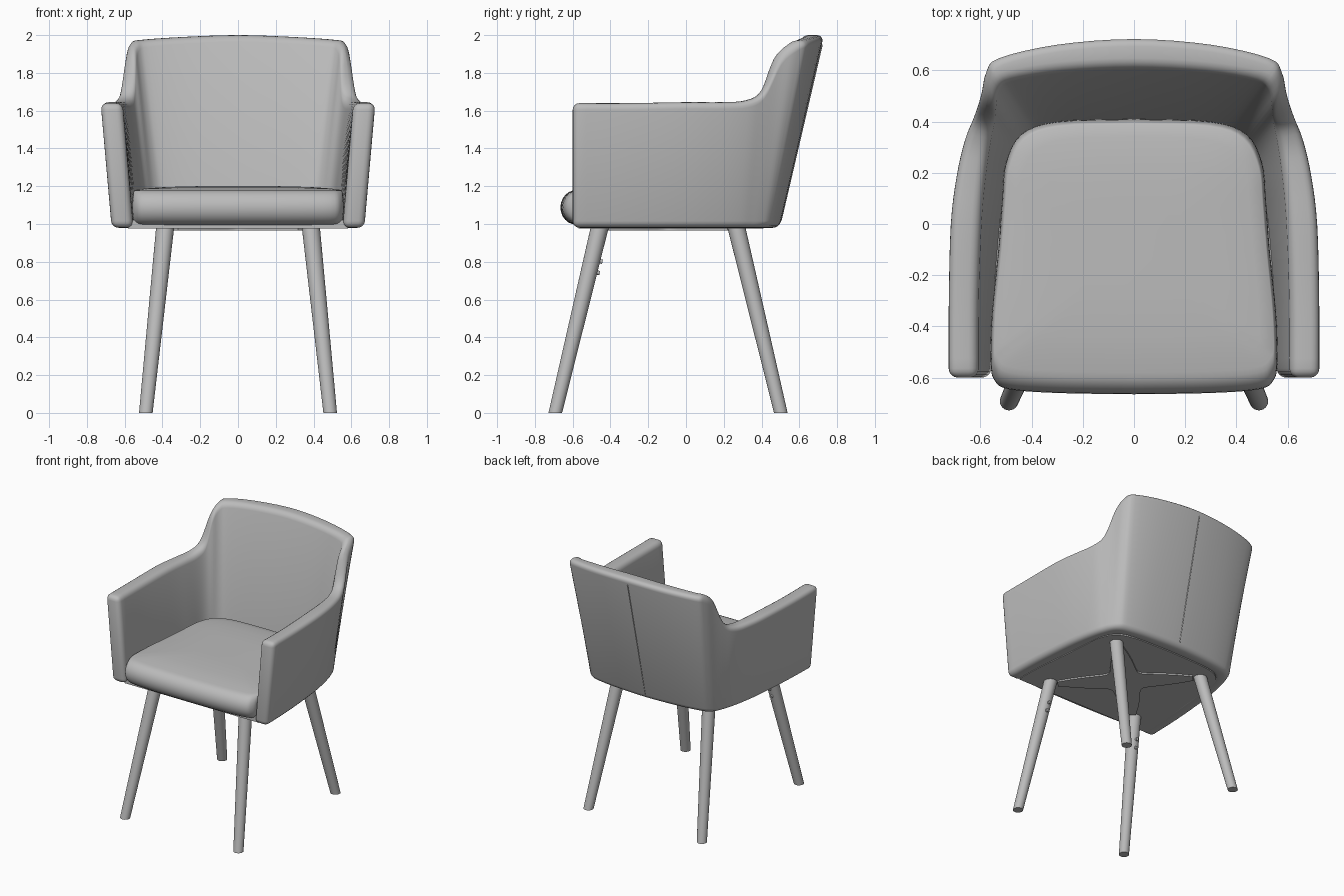
import bpy, bmesh, math
from mathutils import Vector

if "Cube" in bpy.data.objects:
    bpy.data.objects.remove(bpy.data.objects["Cube"])

grey = bpy.data.materials.new("soft grey")
grey.diffuse_color = (0.5, 0.5, 0.5, 1)
grey.use_nodes = True
grey.node_tree.nodes["Principled BSDF"].inputs["Base Color"].default_value = grey.diffuse_color


def loft(name, rings, bevel=0.0, segments=4):
    """Skin a list of closed rings, cap both ends, optionally round the edges."""
    bm = bmesh.new()
    rows = [[bm.verts.new(p) for p in ring] for ring in rings]
    n = len(rows[0])
    for a, b in zip(rows, rows[1:]):
        for i in range(n):
            j = (i + 1) % n
            bm.faces.new((a[i], a[j], b[j], b[i]))
    bm.faces.new(rows[0][::-1])
    bm.faces.new(rows[-1])
    bmesh.ops.recalc_face_normals(bm, faces=bm.faces)
    mesh = bpy.data.meshes.new(name)
    bm.to_mesh(mesh)
    bm.free()
    mesh.materials.append(grey)
    ob = bpy.data.objects.new(name, mesh)
    bpy.context.collection.objects.link(ob)
    bpy.ops.object.select_all(action='DESELECT')
    ob.select_set(True)
    bpy.context.view_layer.objects.active = ob
    if bevel:
        m = ob.modifiers.new("round", 'BEVEL')
        m.width, m.segments, m.limit_method = bevel, segments, 'ANGLE'
        m.angle_limit = math.radians(40)
        m.use_clamp_overlap = False
        bpy.ops.object.modifier_apply(modifier=m.name)
    bpy.ops.object.shade_smooth_by_angle(angle=math.radians(35))
    return ob


def spline(keys, steps):
    """Catmull-Rom through tuples of any length."""
    k = [Vector(p) for p in keys]
    k = [2 * k[0] - k[1]] + k + [2 * k[-1] - k[-2]]
    out = []
    for i in range(1, len(k) - 2):
        a, b, c, d = k[i - 1:i + 3]
        for s in range(steps):
            t = s / steps
            out.append(0.5 * (2 * b + (c - a) * t + (2 * a - 5 * b + 4 * c - d) * t * t
                              + (3 * b - a - 3 * c + d) * t ** 3))
    return out + [k[-2]]


def tube(name, p, q, rp, rq, sides=24, flat=False):
    """Tapered rod; flat=True keeps both ends horizontal."""
    p, q = Vector(p), Vector(q)
    turn = Vector((0, 0, 1)).rotation_difference(q - p)
    rings = []
    for c, r in ((p, rp), (q, rq)):
        circle = [Vector((r * math.cos(2 * math.pi * i / sides),
                          r * math.sin(2 * math.pi * i / sides), 0)) for i in range(sides)]
        rings.append([c + (v if flat else turn @ v) for v in circle])
    return loft(name, rings)


# Wrap-around shell: arm front to back centre, per station
# outer bottom xy, outer top xyz, inner top xy, inner bottom xy
half = [
    (.67, -.60, .727, -.60, 1.64, .61, -.60, .555, -.60),
    (.66, -.30, .727, -.30, 1.64, .61, -.30, .545, -.30),
    (.635, .0, .72, .0, 1.645, .60, .0, .52, .0),
    (.61, .17, .697, .19, 1.645, .585, .18, .50, .15),
    (.585, .28, .665, .33, 1.655, .567, .31, .49, .24),
    (.565, .34, .63, .42, 1.71, .553, .39, .475, .29),
    (.545, .39, .60, .51, 1.89, .545, .46, .45, .33),
    (.51, .43, .58, .60, 1.96, .53, .53, .41, .36),
    (.45, .455, .53, .655, 1.975, .48, .565, .36, .375),
    (.28, .48, .30, .708, 1.99, .28, .598, .24, .385),
    (0, .495, 0, .73, 2.0, 0, .612, 0, .39)]
mirrored = []
for s in half[-2::-1]:
    mirrored.append(tuple(-v if i in (0, 2, 5, 7) else v for i, v in enumerate(s)))
BOTTOM = 0.98
stations = spline(half + mirrored, 4)
loft("shell", [[(s[0], s[1], BOTTOM), (s[2], s[3], s[4]),
                (s[5], s[6], s[4]), (s[7], s[8], BOTTOM)] for s in stations], 0.036)

# Seat cushion: outline rolled over at the front
side = [(0, .41), (.3, .40), (.44, .35), (.50, .24), (.515, .1), (.53, -.1), (.555, -.35),
        (.56, -.54), (.545, -.61), (.49, -.645), (.3, -.66), (0, -.665)]
right = spline(side, 4)
outline = [tuple(p) for p in right] + [(-p[0], p[1]) for p in right[-2:0:-1]]


def seat_ring(inset, z):
    ring = []
    for x, y in outline:
        front = min(1, max(0, (-y - .45) / .15))
        ring.append((x * (1 - inset * .3), y + inset * (front if y < 0 else -.25), z))
    return ring


rings = []
for i in range(13):
    a = math.radians(-90 + 180 * i / 12)
    rings.append(seat_ring(.085 * (1 - math.cos(a)), 1.088 + .092 * math.sin(a)))
last = rings[-1]
for k, z in ((.9, 1.188), (.7, 1.196), (.4, 1.2)):
    rings.append([(x * k, -.1 + (y + .1) * k, z) for x, y, _ in last])
loft("seat", rings)

# Flat underside panel closing the shell
loft("underside_panel", [[(x * 1.04, max(y, -.57), z) for x, y in outline] for z in (.977, 1.02)])

# Star shaped leg bracket with concave edges
corners = [Vector((.41, .31)), Vector((-.41, .31)), Vector((-.41, -.50)), Vector((.41, -.50))]
centre = Vector((0, -.1))
star = []
for i in range(4):
    a, b = corners[i], corners[(i + 1) % 4]
    for s in range(13):
        t = .06 + .88 * s / 12
        p = a.lerp(b, t)
        star.append(p.lerp(centre, .62 * math.sin(math.pi * t)))
loft("leg_bracket", [[(p.x, p.y, z) for p in star] for z in (.966, .98)])

# Splayed legs, and screw heads behind the front legs
for sx, label in ((1, "right"), (-1, "left")):
    tube("front_leg_" + label, (sx * .488, -.692, 0), (sx * .385, -.455, .99), .036, .048, flat=True)
    tube("back_leg_" + label, (sx * .488, .502, 0), (sx * .385, .265, .99), .036, .048, flat=True)
    for z in (.75, .81):
        t = z / .99
        x, y = sx * (.488 - .103 * t), -.692 + .237 * t
        tube("screw_" + label, (x, y, z), (x, y + .056, z - .01), .014, .011, 12)

# Centre seam on the back of the shell
tube("back_seam", (0, .503, 1.02), (0, .72, 1.95), .004, .004, 8)
